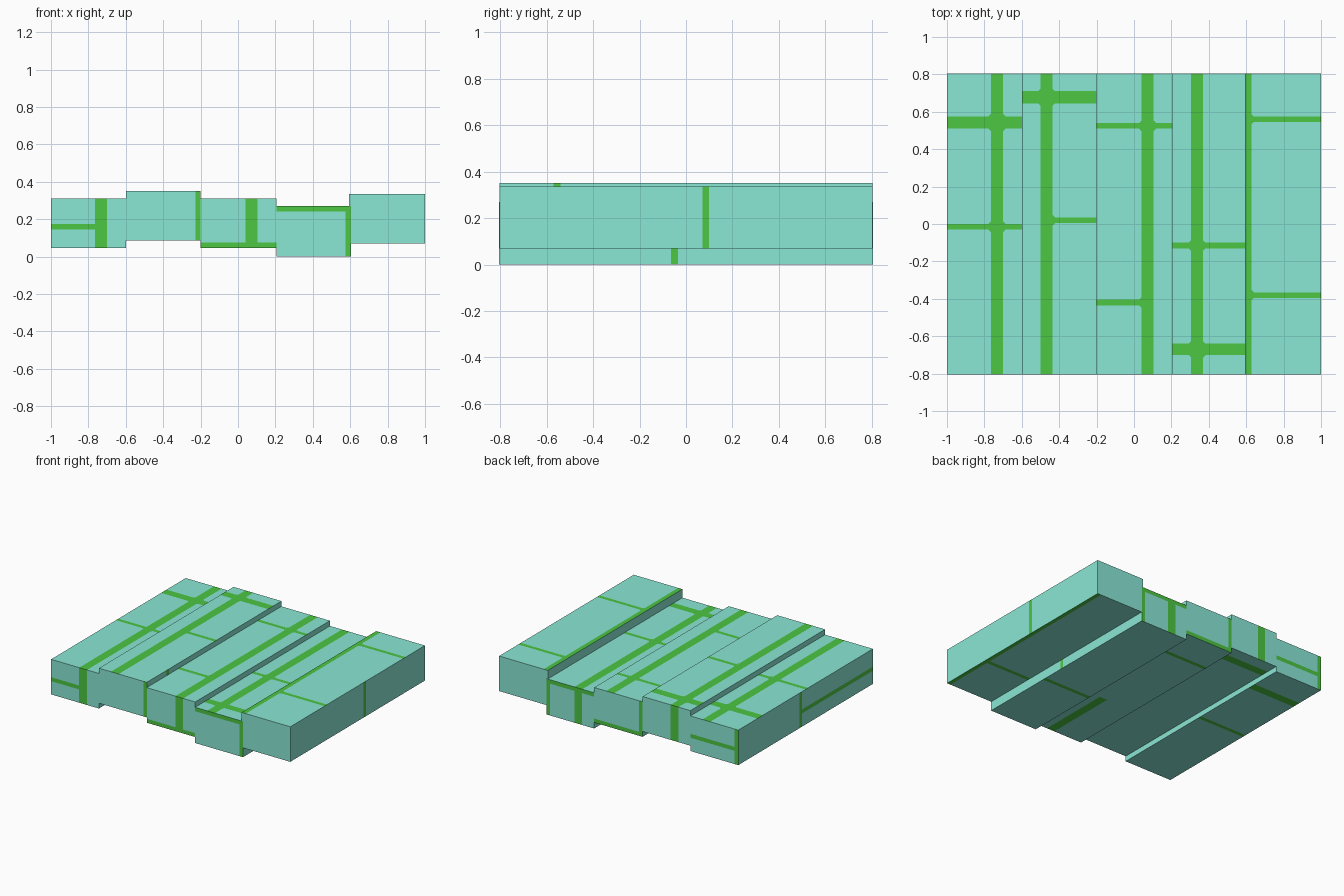
import bpy, bmesh
from mathutils import Vector

if "Cube" in bpy.data.objects:
    bpy.data.objects.remove(bpy.data.objects["Cube"])


def material(name, rgb):
    m = bpy.data.materials.new(name)
    m.use_nodes = True
    m.diffuse_color = (*rgb, 1)
    m.node_tree.nodes["Principled BSDF"].inputs["Base Color"].default_value = (*rgb, 1)
    return m


TEAL = material("pale_teal", (0.28, 0.88, 0.73))
GREEN = material("leaf_green", (0.075, 0.57, 0.055))

Y = 0.804       # half length of every plank
FILLET = 0.013  # softened corner where two bands meet

# Side name -> normal, and the two axes its bands are measured along
SIDES = {
    "top": (Vector((0, 0, 1)), 0, 1), "bottom": (Vector((0, 0, -1)), 0, 1),
    "front": (Vector((0, -1, 0)), 0, 2), "back": (Vector((0, 1, 0)), 0, 2),
    "left": (Vector((1, 0, 0)), 1, 2), "right": (Vector((-1, 0, 0)), 1, 2),
}


def fillets(bm, long, cross, z):
    """Small corner triangles where a cross band meets a lengthwise band."""
    for x, sx, present in ((long[0], -1, cross[0] < long[0] - 0.03),
                           (long[1], 1, cross[1] > long[1] + 0.03)):
        if not present:
            continue
        for y, sy in ((cross[2], -1), (cross[3], 1)):
            pts = [(x, y, z), (x + sx * FILLET, y, z), (x, y + sy * FILLET, z)]
            if sx * sy < 0:
                pts.reverse()
            bm.faces.new([bm.verts.new(p) for p in pts]).material_index = 1


def plank(name, x0, x1, z0, z1, bands, half=Y):
    """Box whose faces are cut along the band edges and coloured by side."""
    bm = bmesh.new()
    bmesh.ops.create_cube(bm, size=1)
    for v in bm.verts:
        v.co = ((x0 + x1) / 2 + v.co.x * (x1 - x0), v.co.y * 2 * half,
                (z0 + z1) / 2 + v.co.z * (z1 - z0))
    lo, hi = (x0, -half, z0), (x1, half, z1)
    cuts = set()
    for side, u0, u1, v0, v1 in bands:
        _, u, v = SIDES[side]
        cuts |= {(u, u0), (u, u1), (v, v0), (v, v1)}
    for axis, value in sorted(cuts):
        if lo[axis] + 1e-4 < value < hi[axis] - 1e-4:
            n = Vector((0, 0, 0))
            n[axis] = 1
            bmesh.ops.bisect_plane(bm, geom=bm.verts[:] + bm.edges[:] + bm.faces[:],
                                   plane_co=n * value, plane_no=n)
    bm.normal_update()
    for f in bm.faces:
        c = f.calc_center_median()
        for side, u0, u1, v0, v1 in bands:
            n, u, v = SIDES[side]
            if f.normal.dot(n) > 0.9 and u0 < c[u] < u1 and v0 < c[v] < v1:
                f.material_index = 1
    # first top band runs lengthwise, the others cross it
    tops = [b[1:] for b in bands if b[0] == "top"]
    for cross in tops[1:]:
        fillets(bm, tops[0], cross, z1 + 0.001)
    mesh = bpy.data.meshes.new(name)
    bm.to_mesh(mesh)
    bm.free()
    mesh.materials.append(TEAL)
    mesh.materials.append(GREEN)
    bpy.context.collection.objects.link(bpy.data.objects.new(name, mesh))


E = 2  # band end beyond any edge

plank("plank_1", -1.0, -0.6, 0.045, 0.31, [
    ("top", -0.765, -0.70, -E, E), ("top", -E, E, 0.51, 0.575), ("top", -E, E, -0.03, 0.0),
    ("front", -0.765, -0.70, -E, E), ("front", -E, -0.765, 0.145, 0.175),
    ("back", -E, E, 0.145, 0.175), ("back", -E, -0.97, -E, E),
    ("right", 0.04, 0.07, -E, E), ("right", -E, 0.04, 0.145, 0.175),
    ("bottom", -E, E, 0.51, 0.575), ("bottom", -E, E, -0.03, 0.0)])

plank("plank_2", -0.6, -0.2, 0.085, 0.35, [
    ("top", -0.50, -0.435, -E, E), ("top", -E, E, 0.645, 0.71),
    ("top", -0.435, E, 0.005, 0.035),
    ("front", -0.228, E, -E, E), ("back", -0.50, -0.435, -E, E),
    ("left", -0.57, -0.54, -E, E), ("bottom", -E, E, 0.645, 0.71)])

plank("plank_3", -0.2, 0.205, 0.045, 0.31, [
    ("top", 0.04, 0.105, -E, E), ("top", -E, E, 0.51, 0.54), ("top", -E, 0.04, -0.435, -0.405),
    ("front", 0.04, 0.105, -E, E), ("front", -E, E, 0.045, 0.075),
    ("back", -E, -0.17, -E, E), ("back", -E, E, 0.045, 0.075),
    ("bottom", 0.04, 0.105, -E, -0.24), ("bottom", -E, E, 0.51, 0.54)])

# a hair longer, so its end bands stay clear of the overlapping neighbour
plank("plank_4", 0.205, 0.605, 0.0, 0.27, [
    ("top", 0.305, 0.37, -E, E), ("top", -E, E, -0.13, -0.10), ("top", -E, E, -0.70, -0.64),
    ("front", -E, E, 0.24, 0.27), ("front", 0.575, E, -E, E),
    ("back", -E, E, 0.24, 0.27), ("back", 0.575, E, -E, E), ("back", 0.305, 0.37, -E, E),
    ("left", -0.065, -0.035, -E, E), ("bottom", -E, E, -0.25, -0.22)], Y + 0.0006)

plank("plank_5", 0.593, 1.0, 0.07, 0.335, [
    ("top", -E, 0.628, -E, E), ("top", 0.628, E, 0.545, 0.575), ("top", 0.628, E, -0.395, -0.365),
    ("left", 0.07, 0.10, -E, E),
    ("bottom", 0.97, E, -E, E), ("bottom", -E, E, -0.415, -0.385)])
